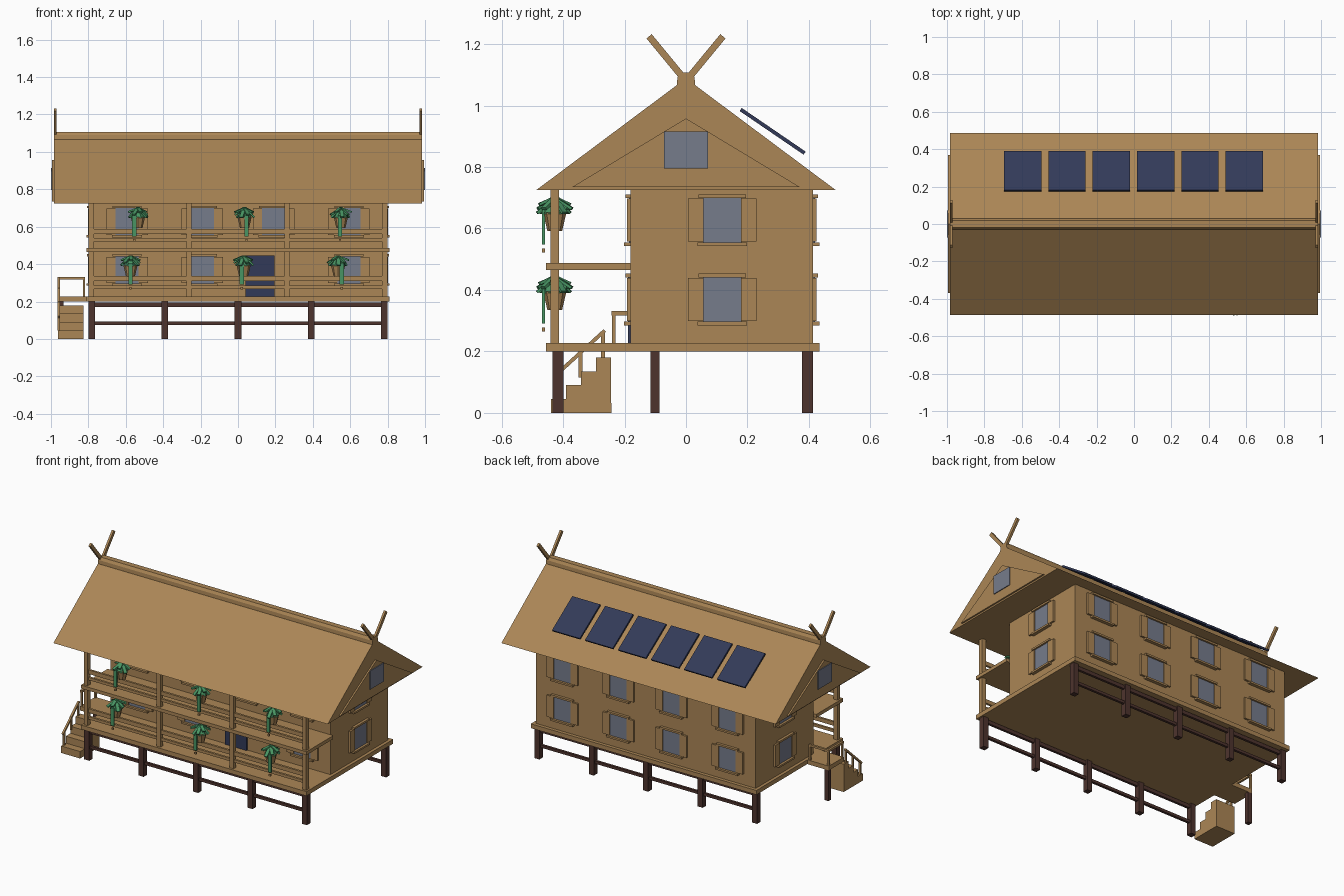
import bpy, bmesh, math
from mathutils import Matrix, Vector

if "Cube" in bpy.data.objects:
    bpy.data.objects.remove(bpy.data.objects["Cube"])


def material(name, rgb):
    m = bpy.data.materials.new(name)
    m.diffuse_color = (*rgb, 1)
    m.use_nodes = True
    m.node_tree.nodes["Principled BSDF"].inputs["Base Color"].default_value = m.diffuse_color
    return m


WOOD = material("warm wood", (0.41, 0.24, 0.093))
DARK = material("dark brown timber", (0.076, 0.034, 0.027))
GLASS = material("grey glass", (0.18, 0.20, 0.26))
NAVY = material("navy", (0.032, 0.042, 0.098))
GREEN = material("leaf green", (0.065, 0.30, 0.125))


def finish(name, bm, mat):
    bmesh.ops.recalc_face_normals(bm, faces=bm.faces)
    me = bpy.data.meshes.new(name)
    bm.to_mesh(me)
    bm.free()
    me.materials.append(mat)
    ob = bpy.data.objects.new(name, me)
    bpy.context.collection.objects.link(ob)
    return ob


def add_box(bm, x0, x1, y0, y1, z0, z1):
    c = Vector(((x0 + x1) / 2, (y0 + y1) / 2, (z0 + z1) / 2))
    s = Matrix.Diagonal((abs(x1 - x0), abs(y1 - y0), abs(z1 - z0), 1))
    bmesh.ops.create_cube(bm, size=1, matrix=Matrix.Translation(c) @ s)


def boxes(name, mat, items):
    bm = bmesh.new()
    for b in items:
        add_box(bm, *b)
    return finish(name, bm, mat)


def bar(bm, a, b, w, t):
    """Rectangular bar from a to b: w wide sideways, t thick."""
    a, b = Vector(a), Vector(b)
    d = b - a
    side = d.cross(Vector((0, 0, 1)))
    side = side.normalized() if side.length > 1e-5 else Vector((1, 0, 0))
    up = side.cross(d).normalized()
    rot = Matrix((side, d.normalized(), up)).transposed().to_4x4()
    bmesh.ops.create_cube(bm, size=1, matrix=Matrix.Translation((a + b) / 2) @ rot
                          @ Matrix.Diagonal((w, d.length, t, 1)))


def prism_x(name, mat, profile, x0, x1):
    """Extrude a (y, z) profile along x."""
    bm = bmesh.new()
    f = bm.faces.new([bm.verts.new((x0, y, z)) for y, z in profile])
    r = bmesh.ops.extrude_face_region(bm, geom=[f])
    bmesh.ops.translate(bm, vec=(x1 - x0, 0, 0),
                        verts=[v for v in r["geom"] if isinstance(v, bmesh.types.BMVert)])
    return finish(name, bm, mat)


# Stilts and their tie beams
stilts, beams = [], []
for y in (-0.417, 0.395):
    for x in (-0.782, -0.391, 0, 0.391, 0.782):
        stilts.append((x - .018, x + .018, y - .018, y + .018, 0, 0.2))
    beams += [(-.78, .78, y - .008, y + .008, z0, z1) for z0, z1 in ((.074, .092), (.172, .195))]
stilts.append((-.962, -.934, -.115, -.087, 0, .2))
boxes("stilts", DARK, stilts)
boxes("stilt_beams", DARK, beams)

# Floors, walls, door
boxes("deck", WOOD, [(-.81, .81, -.455, .435, .2, .228)])
boxes("balcony_floor", WOOD, [(-.81, .81, -.455, -.18, .465, .487)])
boxes("walls", WOOD, [(-.79, .79, -.18, .413, .228, .725)])
boxes("door", NAVY, [(.04, .195, -.189, -.18, .228, .447)])

# Veranda posts and rails
boxes("veranda_posts", WOOD, [(x - .014, x + .014, -.441, -.413, .228, .725)
                              for x in (-.785, -.262, .262, .785)])
boxes("veranda_rails", WOOD, [(-.785, .785, -.434, -.42, z, z + h)
                              for z, h in ((.31, .026), (.267, .018), (.562, .026), (.522, .018))])

# Windows: each wall is (origin, along, outward)
trim, panes, shutters = [], [], []


def wall_box(wall, u, z, u0, u1, d, z0, z1):
    o, along, out = wall
    a = o + along * (u + u0)
    b = o + along * (u + u1) + out * d
    return (a.x, b.x, a.y, b.y, z + z0, z + z1)


def window(wall, u, z):
    panes.append(wall_box(wall, u, z, -.063, .063, .006, -.073, .073))
    trim.append(wall_box(wall, u, z, -.078, .078, .017, .071, .083))
    trim.append(wall_box(wall, u, z, -.08, .08, .021, -.085, -.073))
    for s in (-1, 1):
        shutters.append(wall_box(wall, u, z, s * .061, s * .111, .012, -.071, .069))


X, Y = Vector((1, 0, 0)), Vector((0, 1, 0))
front, back = (Y * -.18, X, -Y), (Y * .413, X, Y)
for z in (.37, .628):
    for x in (-.593, -.19, .19, .593):
        window(back, x, z)
        if not (z < .5 and x == .19):       # the door stands here
            window(front, x, z)
    for s in (-1, 1):
        window((X * .79 * s, Y, X * s), .118, z)
boxes("window_trim", WOOD, trim)
boxes("window_glass", GLASS, panes)
boxes("shutters", WOOD, shutters)

# Roof, ridge cap, gable panels with windows
prism_x("roof", WOOD, [(-.487, .725), (.487, .725), (.03, 1.066), (-.03, 1.066)], -.985, .985)
prism_x("ridge_cap", WOOD, [(-.03, 1.06), (.03, 1.06), (.028, 1.09), (.018, 1.107),
                            (-.018, 1.107), (-.028, 1.09)], -.985, .985)
for s, side in ((-1, "left"), (1, "right")):
    prism_x(side + "_gable_panel", WOOD, [(-.37, .735), (.37, .735), (0, .958)], s * .984, s * .995)
    boxes(side + "_gable_window", GLASS, [(s * .994, s, -.071, .071, .795, .915)])

# Crossed ridge finials
bm = bmesh.new()
for x in (-.977, .977):
    for s in (-1, 1):
        bar(bm, (x, s * .003, 1.083), (x, s * .12, 1.225), .014, .022)
finish("ridge_finials", bm, WOOD)

# Solar panels floating above the back slope
bm = bmesh.new()
for i in range(6):
    x = -.595 + .237 * i
    bar(bm, (x, .178, .987), (x, .386, .845), .2, .012)
finish("solar_panels", bm, NAVY)

# Stairs and landing on the left
steps = [(-.44, 0)]
for i in range(4):
    steps += [(-.44 + .049 * i, .045 * (i + 1)), (-.44 + .049 * (i + 1), .045 * (i + 1))]
prism_x("stairs", WOOD, steps + [(-.243, 0)], -.963, -.826)
boxes("landing", WOOD, [(-.965, -.81, -.243, -.087, .2, .228)])
bm = bmesh.new()
for x, y in ((-.958, -.235), (-.958, -.095), (-.824, -.095)):
    add_box(bm, x - .006, x + .006, y - .006, y + .006, .228, .32)
add_box(bm, -.965, -.951, -.242, -.088, .317, .331)
add_box(bm, -.965, -.817, -.102, -.088, .317, .331)
for y, z in ((-.418, .045), (-.343, .115), (-.27, .18)):
    add_box(bm, -.964, -.952, y - .006, y + .006, z, z + .085)
bar(bm, (-.958, -.43, .117), (-.958, -.264, .268), .013, .012)
finish("stair_railing", bm, WOOD)

# Hanging plants: (x, pot base height, trailing vine offset)
pots, leaves = bmesh.new(), bmesh.new()
for x, z, vx in ((-.535, .592, -.02), (.035, .592, .01), (.55, .592, -.005),
                 (-.575, .335, 0), (.03, .335, -.01), (.535, .335, .02)):
    y = -.427
    bmesh.ops.create_cone(pots, cap_ends=True, segments=8, radius1=.024, radius2=.038,
                          depth=.06, matrix=Matrix.Translation((x, y, z + .03)))
    add_box(pots, x + vx - .006, x + vx + .006, y - .042, y - .032, z - .07, z - .058)
    bmesh.ops.create_cone(leaves, cap_ends=True, segments=7, radius1=.04, radius2=.012,
                          depth=.045, matrix=Matrix.Translation((x, y, z + .077)))
    for i in range(9):
        a = math.tau * i / 9 + x * 5
        r, dz = .052 + .006 * (i % 2), .058 + .014 * (i % 3)
        bar(leaves, (x, y, z + .108), (x + r * math.cos(a), y + r * math.sin(a), z + dz), .02, .009)
    add_box(leaves, x + vx - .011, x + vx + .011, y - .042, y - .032, z - .045, z + .07)
finish("plant_pots", pots, WOOD)
finish("plant_leaves", leaves, GREEN)
